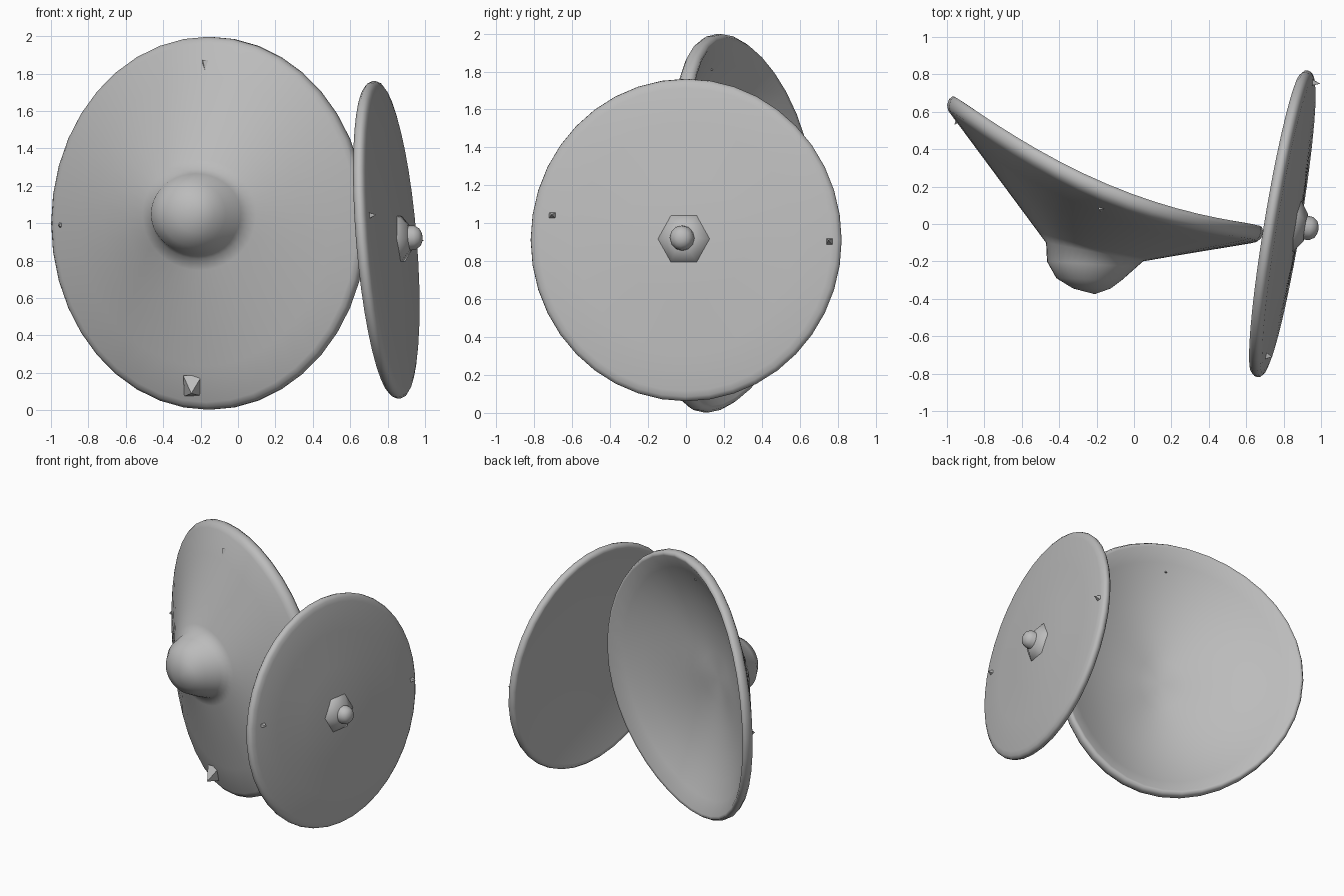
import bpy, bmesh, math
from mathutils import Vector

if "Cube" in bpy.data.objects:
    bpy.data.objects.remove(bpy.data.objects["Cube"])

grey = bpy.data.materials.new("plain grey")
grey.diffuse_color = (0.5, 0.5, 0.5, 1)
grey.use_nodes = True
grey.node_tree.nodes["Principled BSDF"].inputs["Base Color"].default_value = grey.diffuse_color
SEG = 40


def loft(name, rings, angle=40):
    """Skin a list of closed rings; one-point rings become tips."""
    bm = bmesh.new()
    rows = [[bm.verts.new(p) for p in r] for r in rings]
    for a, b in zip(rows, rows[1:]):
        n = max(len(a), len(b))
        for i in range(n):
            j = (i + 1) % n
            if len(a) == 1:
                bm.faces.new((a[0], b[i], b[j]))
            elif len(b) == 1:
                bm.faces.new((a[i], a[j], b[0]))
            else:
                bm.faces.new((a[i], a[j], b[j], b[i]))
    for row in (rows[0], rows[-1]):
        if len(row) > 2:
            bm.faces.new(row)
    bmesh.ops.recalc_face_normals(bm, faces=bm.faces[:])
    me = bpy.data.meshes.new(name)
    bm.to_mesh(me)
    bm.free()
    ob = bpy.data.objects.new(name, me)
    bpy.context.collection.objects.link(ob)
    me.materials.append(grey)
    bpy.ops.object.select_all(action='DESELECT')
    ob.select_set(True)
    bpy.context.view_layer.objects.active = ob
    bpy.ops.object.shade_smooth_by_angle(angle=math.radians(angle))
    return ob


# ---- large bent dish: rim lies on an ellipse, bowed and twisted in depth ----
def rim(scale, offset):
    pts = []
    for i in range(SEG):
        t = 2 * math.pi * i / SEG
        u, w = math.cos(t), math.sin(t)
        p = Vector((-0.153 + 0.84 * u * scale,
                    0.2 - 0.355 * u * scale + 0.1 * u * u + 0.035 * w - 0.055 * w * w,
                    1.0 + 0.997 * w * scale))
        pts.append(p + Vector((-0.3, -0.95, 0)) * offset)
    return pts


def boss_ring(cx, cy, rx, rz, tilt):
    return [Vector((cx + rx * math.cos(t), cy - tilt * rx * math.cos(t), 1.05 + rz * math.sin(t)))
            for t in (2 * math.pi * i / SEG for i in range(SEG))]


def mix(a, b, f):
    return [p.lerp(q, f) for p, q in zip(a, b)]


# hollow back: a shallow bowl sunk along the tilted axis
back_rim = rim(0.965, -0.032)
middle = Vector((-0.153, 0.22, 1.01))
sink = Vector((-0.4, -0.915, 0)) * 0.27
back = [[middle + sink]]
for r in (0.2, 0.4, 0.6, 0.75, 0.9, 1.0):
    back.append([middle.lerp(p, r) + sink * (1 - r ** 2.2) for p in back_rim])
# rounded rim, conical front and blunt boss
edge = [rim(0.985, -0.035), rim(1.0, -0.012), rim(1.0, 0.02), rim(0.985, 0.045), rim(0.96, 0.06)]
base = boss_ring(-0.21, -0.15, 0.26, 0.24, 0.19)
cone = [mix(edge[-1], base, f) for f in (0.25, 0.5, 0.75, 0.92)]
boss = [base, boss_ring(-0.225, -0.215, 0.24, 0.215, 0.06),
        boss_ring(-0.24, -0.295, 0.175, 0.17, 0.03),
        boss_ring(-0.225, -0.345, 0.10, 0.10, 0), [Vector((-0.21, -0.375, 1.06))]]
loft("large_dish", back + edge + cone + boss, 85)

# ---- small dish: shallow tilted disc facing +x ----
NORMAL = Vector((1, -0.165, 0.08)).normalized()


def disc_ring(r, h, n=SEG):
    pts = []
    for i in range(n):
        t = 2 * math.pi * i / n
        y, z = 0.82 * r * math.cos(t), 0.85 * r * math.sin(t)
        pts.append(Vector((0.80 + 0.165 * y - 0.08 * z, y, 0.912 + z)) + NORMAL * h)
    return pts


tip = Vector((0.8, 0, 0.912))
profile = [(0.3, 0.03), (0.6, 0.01), (0.85, -0.015), (0.95, -0.034), (0.975, -0.038),
           (0.995, -0.022), (1.0, -0.005), (0.995, 0.01), (0.975, 0.022), (0.94, 0.029),
           (0.7, 0.042), (0.4, 0.06)]
loft("small_dish", [[tip + NORMAL * 0.035]] + [disc_ring(r, h) for r, h in profile]
     + [[tip + NORMAL * 0.08]], 85)

# six-sided collar running into a rounded knob
loft("small_dish_collar", [disc_ring(0.175, 0.05, 6), disc_ring(0.165, 0.075, 6),
                           disc_ring(0.09, 0.12, 6)], 60)
loft("small_dish_knob", [disc_ring(r, h, 12) for r, h in
                         ((0.08, 0.1), (0.075, 0.15), (0.055, 0.175), (0.03, 0.185))]
     + [[tip + NORMAL * 0.19]], 60)


# ---- small pegs near the rims: four-sided pyramids ----
def peg(name, at, point, half):
    at, point, half = Vector(at), Vector(point), Vector(half)
    axis = (point - at).normalized()
    side = axis.cross(Vector((0, 0, 1))).normalized()
    up = side.cross(axis)
    ring = [at + side * half.x * a + up * half.y * b
            for a, b in ((1, 1), (-1, 1), (-1, -1), (1, -1))]
    loft(name, [ring, [p.lerp(point, 0.7).lerp(p, 0.3) for p in ring], [point]], 60)


peg("top_peg", (-0.18, 0.11, 1.84), (-0.17, 0.06, 1.79), (0.015, 0.045))
peg("bottom_peg", (-0.24, 0.07, 0.13), (-0.25, -0.02, 0.09), (0.05, 0.06))
peg("left_peg", (-0.92, 0.58, 0.99), (-0.96, 0.53, 0.99), (0.03, 0.04))
peg("rear_peg", (0.93, 0.76, 0.9), (0.995, 0.75, 0.91), (0.025, 0.025))
peg("front_peg", (0.68, -0.7, 1.04), (0.74, -0.71, 1.045), (0.03, 0.025))
